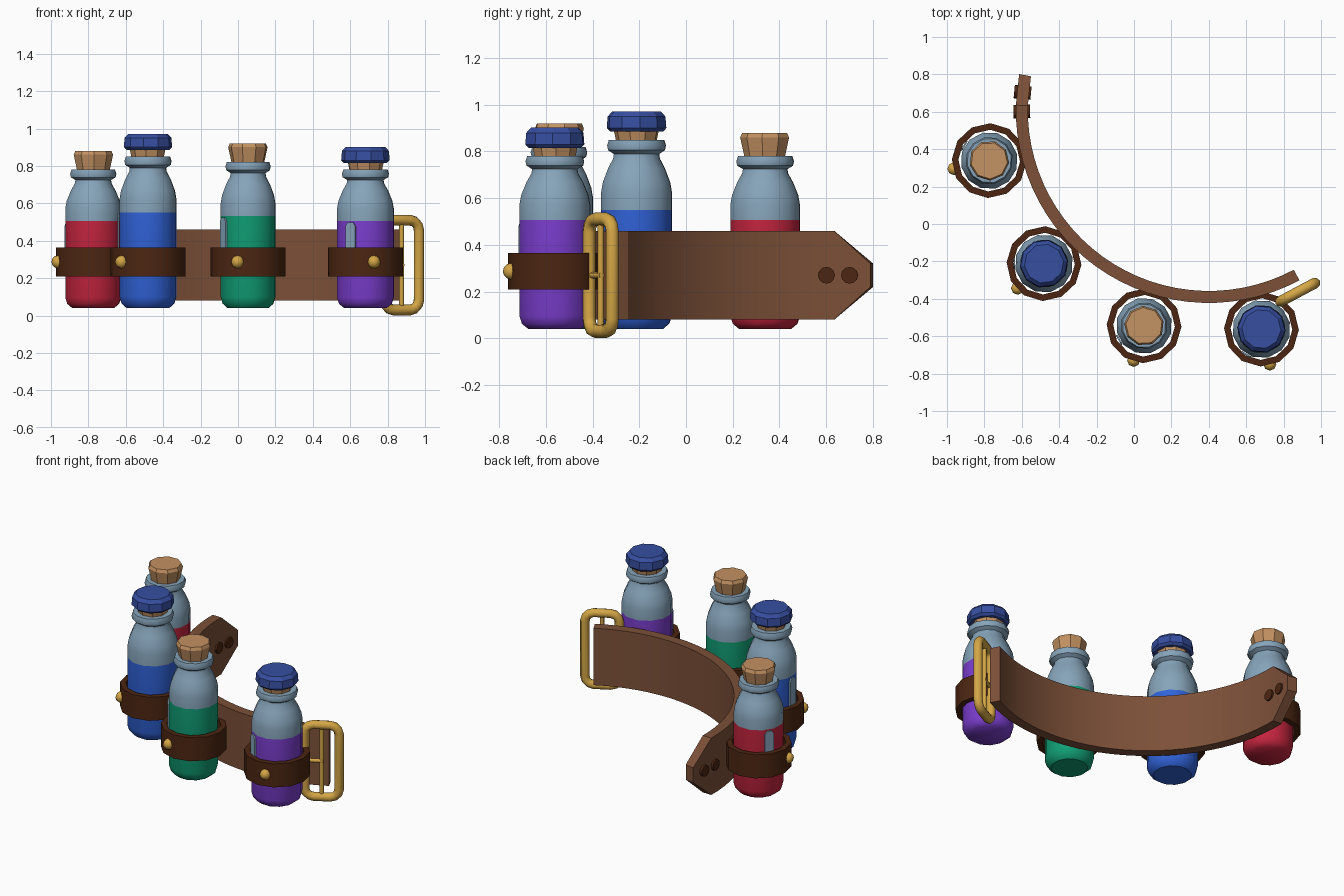
import bpy, bmesh, math
from mathutils import Vector, Matrix

if "Cube" in bpy.data.objects:
    bpy.data.objects.remove(bpy.data.objects["Cube"])

CX, CY, R = 0.40, 0.61, 1.0        # centre and radius of the strap's arc
ZM = 0.27                          # middle height of the strap


def mat(name, r, g, b):
    m = bpy.data.materials.new(name)
    lin = [((c / 255 + 0.055) / 1.055) ** 2.4 for c in (r, g, b)]
    m.diffuse_color = (*lin, 1)
    m.use_nodes = True
    m.node_tree.nodes["Principled BSDF"].inputs["Base Color"].default_value = m.diffuse_color
    return m


LEATHER = mat("brown leather", 124, 80, 56)
DARK = mat("dark leather", 76, 38, 18)
GLASS = mat("grey blue glass", 134, 164, 186)
CORK = mat("cork", 196, 146, 98)
CAP = mat("navy wax", 54, 78, 160)
GOLD = mat("brass", 212, 166, 70)
RED = mat("red liquid", 196, 36, 62)
BLUE = mat("blue liquid", 48, 98, 216)
GREEN = mat("green liquid", 16, 158, 116)
PURPLE = mat("purple liquid", 124, 62, 208)


def polar(deg, r, z=0.0, c=(CX, CY)):
    a = math.radians(deg)
    return Vector((c[0] + r * math.cos(a), c[1] + r * math.sin(a), z))


def finish(bm, name, mats, smooth=None):
    bmesh.ops.recalc_face_normals(bm, faces=bm.faces[:])
    me = bpy.data.meshes.new(name)
    bm.to_mesh(me)
    bm.free()
    ob = bpy.data.objects.new(name, me)
    bpy.context.collection.objects.link(ob)
    for m in mats:
        me.materials.append(m)
    if smooth:
        bpy.ops.object.select_all(action='DESELECT')
        ob.select_set(True)
        bpy.context.view_layer.objects.active = ob
        bpy.ops.object.shade_smooth_by_angle(angle=math.radians(smooth))
    return ob


def lathe(name, profile, centre, sides, mats, phase=0, closed=False, split=None, smooth=None):
    """Turn (radius, z) points about a vertical axis; split = height where material 1 starts."""
    bm = bmesh.new()
    rings = [[bm.verts.new(polar(phase + 360 * i / sides, r, z, centre)) for i in range(sides)]
             for r, z in profile]
    pairs = list(zip(rings, rings[1:])) + ([(rings[-1], rings[0])] if closed else [])
    for a, b in pairs:
        for i in range(sides):
            j = (i + 1) % sides
            bm.faces.new((a[i], a[j], b[j], b[i]))
    if not closed:
        bm.faces.new(rings[0])
        bm.faces.new(rings[-1])
    if split:
        for f in bm.faces:
            f.material_index = int(f.calc_center_median().z > split)
    return finish(bm, name, mats, smooth)


def tube(name, pts, radius, material, cyclic=False):
    cu = bpy.data.curves.new(name, 'CURVE')
    cu.dimensions = '3D'
    cu.bevel_depth, cu.bevel_resolution, cu.use_fill_caps = radius, 2, True
    sp = cu.splines.new('POLY')
    sp.points.add(len(pts) - 1)
    for p, co in zip(sp.points, pts):
        p.co = (*co, 1)
    sp.use_cyclic_u = cyclic
    sp.use_smooth = True
    ob = bpy.data.objects.new(name, cu)
    bpy.context.collection.objects.link(ob)
    cu.materials.append(material)
    bpy.ops.object.select_all(action='DESELECT')
    ob.select_set(True)
    bpy.context.view_layer.objects.active = ob
    bpy.ops.object.convert(target='MESH')


# Curved strap with a pointed tip
bm = bmesh.new()
N = 28
stations = [(169.3, 0.05)] + [(178.6 + (298 - 178.6) * i / N, 0.19) for i in range(N + 1)]
rows = [[bm.verts.new(polar(a, R + s * 0.032, ZM + t * h))
         for s, t in ((-1, -1), (1, -1), (1, 1), (-1, 1))] for a, h in stations]
for a, b in zip(rows, rows[1:]):
    for i in range(4):
        j = (i + 1) % 4
        bm.faces.new((a[i], a[j], b[j], b[i]))
bm.faces.new(rows[0])
bm.faces.new(rows[-1])
finish(bm, "strap", [LEATHER], 30)

# Dark eyelets near the tip
for k, deg in enumerate((180.5, 174.6)):
    bm = bmesh.new()
    rot = Matrix.Rotation(math.radians(deg), 4, 'Z') @ Matrix.Rotation(math.pi / 2, 4, 'Y')
    bmesh.ops.create_cone(bm, cap_ends=True, segments=12, radius1=0.036, radius2=0.036, depth=0.09,
                          matrix=Matrix.Translation(polar(deg, R, ZM)) @ rot)
    finish(bm, f"eyelet_{k + 1}", [DARK], 30)

# Brass buckle: rounded frame, centre bar and prong
C = Vector((0.875, -0.365, ZM))
T = Vector((math.cos(math.radians(28)), math.sin(math.radians(28)), 0))
UP = Vector((0, 0, 1))
frame = []
for q, (sx, sz) in enumerate(((1, 1), (-1, 1), (-1, -1), (1, -1))):
    for k in range(4):
        a = math.radians(90 * q + 30 * k)
        frame.append(C + T * (sx * 0.05 + 0.055 * math.cos(a)) + UP * (sz * 0.185 + 0.055 * math.sin(a)))
tube("buckle_frame", frame, 0.029, GOLD, True)
tube("buckle_bar", [C - UP * 0.24, C + UP * 0.24], 0.013, GOLD)
tube("buckle_prong", [C - T * 0.11, C + T * 0.01], 0.013, GOLD)

# Bottles: name, angle on the arc, height, radius, liquid, has wax cap
BOTTLES = (("red", 193, 0.74, 0.153, RED, False), ("blue", 223, 0.81, 0.156, BLUE, True),
           ("green", 253.3, 0.78, 0.15, GREEN, False), ("purple", 283.5, 0.74, 0.156, PURPLE, True))
SHAPE = ((0.75, 0), (0.93, 0.03), (1, 0.075), (1, 0.63), (1, 0.72), (0.95, 0.775), (0.80, 0.85),
         (0.66, 0.90), (0.64, 0.925), (0.80, 0.945), (0.83, 0.97), (0.78, 1.0))
for name, deg, h, r, liquid, capped in BOTTLES:
    c = polar(deg, 1.205)
    top = 0.04 + h
    lathe(f"{name}_bottle", [(r * p, 0.04 + h * z) for p, z in SHAPE], c, 12, [liquid, GLASS],
          deg, split=0.04 + h * 0.63, smooth=40)

    # Stopper, with a wax cap on every second bottle
    if capped:
        lathe(f"{name}_cork", [(0.085, top - 0.02), (0.1, top + 0.05)], c, 9, [CORK], deg)
        lathe(f"{name}_cap", [(0.115, top + 0.035), (0.13, top + 0.05), (0.126, top + 0.1),
                              (0.105, top + 0.122)], c, 10, [CAP], deg)
    else:
        lathe(f"{name}_cork", [(0.085, top - 0.02), (0.107, top + 0.08), (0.098, top + 0.1)],
              c, 9, [CORK], deg)

    # Leather loop and brass stud
    lathe(f"{name}_loop", [(0.165, 0.208), (0.2, 0.208), (0.2, 0.365), (0.165, 0.365)], c, 12,
          [DARK], deg + 15, closed=True, smooth=35)
    bm = bmesh.new()
    bmesh.ops.create_uvsphere(bm, u_segments=8, v_segments=6, radius=0.035,
                              matrix=Matrix.Translation(polar(deg, 0.193, 0.287, c)))
    finish(bm, f"{name}_stud", [GOLD], 50)

    # Thin glint plate on the side of the glass
    bm = bmesh.new()
    out = polar(deg - 43.5, 1, 0, (0, 0))
    side = Vector((-out.y, out.x, 0))
    z0, z1 = 0.04 + h * 0.38, 0.04 + h * 0.62
    outline = [(-0.03, z0), (0.03, z0), (0.03, z1 - 0.02), (0.015, z1), (-0.015, z1), (-0.03, z1 - 0.02)]
    f = bm.faces.new([bm.verts.new(c + out * (r - 0.002) + side * u + UP * z) for u, z in outline])
    ext = bmesh.ops.extrude_face_region(bm, geom=[f])
    bmesh.ops.translate(bm, vec=out * 0.009,
                        verts=[v for v in ext["geom"] if isinstance(v, bmesh.types.BMVert)])
    finish(bm, f"{name}_glint", [GLASS])
